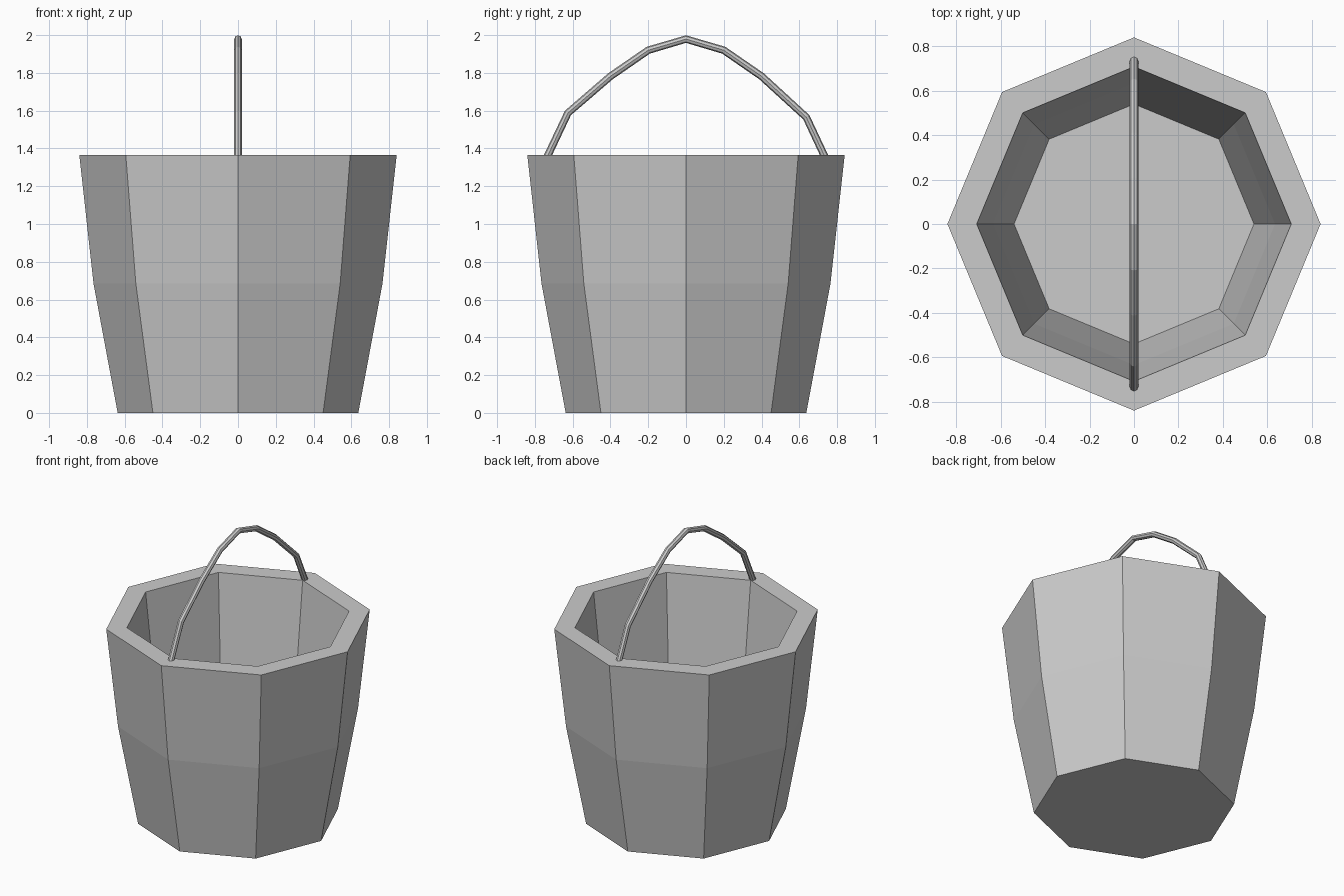
import bpy, bmesh
from math import sin, cos, pi

if "Cube" in bpy.data.objects:
    bpy.data.objects.remove(bpy.data.objects["Cube"])

SIDES = 8


def add_object(name, bm):
    mesh = bpy.data.meshes.new(name)
    bmesh.ops.recalc_face_normals(bm, faces=bm.faces)
    bm.to_mesh(mesh)
    bm.free()
    obj = bpy.data.objects.new(name, mesh)
    bpy.context.collection.objects.link(obj)
    return obj


def lathe(name, profile):
    """Closed octagonal solid from (radius, height) rings, capped at both ends."""
    bm = bmesh.new()
    rings = [[bm.verts.new((r * cos(2 * pi * i / SIDES), r * sin(2 * pi * i / SIDES), z))
              for i in range(SIDES)] for r, z in profile]
    for a, b in zip(rings, rings[1:]):
        for i in range(SIDES):
            j = (i + 1) % SIDES
            bm.faces.new((a[i], a[j], b[j], b[i]))
    bm.faces.new(rings[0])
    bm.faces.new(rings[-1])
    return add_object(name, bm)


# Bucket: outer wall up, over the flat rim, inner wall down to the floor
lathe("bucket_body", [(0.637, 0), (0.765, 0.685), (0.84, 1.365),
                      (0.708, 1.365), (0.635, 0.70), (0.54, 0.10)])

# Handle: thin faceted rod arched across the rim along y
path = [(-0.74, 1.345), (-0.625, 1.588), (-0.4, 1.782), (-0.2, 1.92), (0, 1.979),
        (0.2, 1.92), (0.4, 1.782), (0.637, 1.565), (0.74, 1.345)]
curve = bpy.data.curves.new("handle", 'CURVE')
curve.dimensions = '3D'
curve.bevel_depth = 0.02
curve.bevel_resolution = 2
curve.use_fill_caps = True
spline = curve.splines.new('POLY')
spline.points.add(len(path) - 1)
for point, (y, z) in zip(spline.points, path):
    point.co = (0, y, z, 1)
spline.use_smooth = False
bpy.context.collection.objects.link(bpy.data.objects.new("handle", curve))
